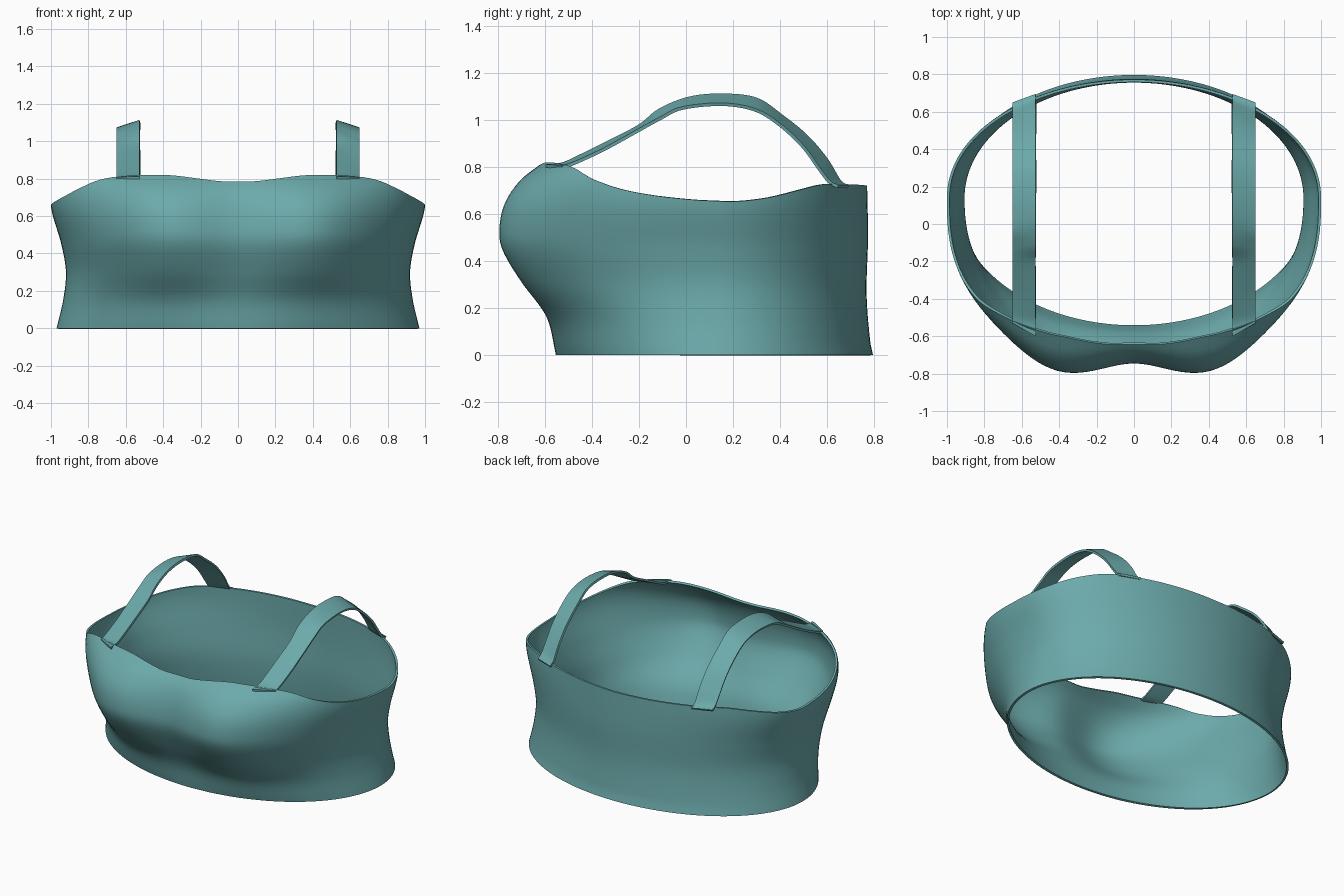
import bpy, bmesh, math

if "Cube" in bpy.data.objects:
    bpy.data.objects.remove(bpy.data.objects["Cube"])


def curve(keys, x):
    """Smooth interpolation through (position, value) keys."""
    n = len(keys)

    def slope(i):
        a, b = keys[max(i - 1, 0)], keys[min(i + 1, n - 1)]
        return (b[1] - a[1]) / (b[0] - a[0])
    x = min(max(x, keys[0][0]), keys[-1][0])
    i = 0
    while i < n - 2 and x > keys[i + 1][0]:
        i += 1
    (x0, y0), (x1, y1) = keys[i], keys[i + 1]
    h = x1 - x0
    t = (x - x0) / h
    return ((2*t**3 - 3*t**2 + 1) * y0 + (t**3 - 2*t**2 + t) * h * slope(i)
            + (3*t**2 - 2*t**3) * y1 + (t**3 - t**2) * h * slope(i + 1))


# Profiles by height: half width, back depth, front centre, bust lobe, squareness
SIDE = [(0, .97), (.15, .935), (.3, .92), (.45, .945), (.65, 1.0), (.82, .995)]
BACK = [(0, .797), (.06, .785), (.26, .77), (.5, .776), (.74, .772)]
FRONT = [(0, -.555), (.15, -.578), (.3, -.63), (.43, -.68), (.51, -.692),
         (.64, -.68), (.745, -.652), (.82, -.59)]
LOBE = [(0, 0), (.15, .03), (.3, .10), (.43, .13), (.51, .137),
        (.64, .122), (.745, .075), (.82, .035)]
SQUARE = [(0, 2.0), (.2, 2.2), (.45, 2.4), (.82, 2.6)]
# Top edge height by angle from the front centre
RIM = [(0, .785), (6, .787), (12, .80), (21, .818), (30, .82), (41, .81), (49, .79),
       (58, .748), (68, .705), (80, .672), (93, .653), (108, .667), (124, .705),
       (135, .727), (150, .727), (180, .72)]
CY = .14
THICK = .014

teal = bpy.data.materials.new("teal_fabric")
teal.diffuse_color = (.15, .40, .405, 1)
teal.use_nodes = True
teal.node_tree.nodes["Principled BSDF"].inputs["Base Color"].default_value = teal.diffuse_color


def body_point(deg, z):
    t = math.radians(deg)
    s, c = math.sin(t), math.cos(t)
    x = curve(SIDE, z) * s
    if c < 0:
        return x, CY - (curve(BACK, z) - CY) * c, z
    n = curve(SQUARE, z)
    f = max(0, 1 - abs(s) ** n) ** (1 / n)
    bump = math.exp(-((math.sqrt(x * x + .01) - .42) / .33) ** 2)
    y = CY - (CY - curve(FRONT, z)) * f - curve(LOBE, z) * bump * min(1, 1.5 * f)
    return x, y, z


def sheet(name, rows, closed):
    """Skin a grid of points, then thicken it inward."""
    bm = bmesh.new()
    grid = [[bm.verts.new(p) for p in row] for row in rows]
    for lo, hi in zip(grid, grid[1:]):
        m = len(lo)
        for i in range(m if closed else m - 1):
            k = (i + 1) % m
            bm.faces.new((lo[i], lo[k], hi[k], hi[i]))
    me = bpy.data.meshes.new(name)
    bm.to_mesh(me)
    bm.free()
    ob = bpy.data.objects.new(name, me)
    bpy.context.collection.objects.link(ob)
    me.materials.append(teal)
    solid = ob.modifiers.new("thickness", 'SOLIDIFY')
    solid.thickness = THICK
    solid.offset = -1
    bpy.context.view_layer.objects.active = ob
    ob.select_set(True)
    bpy.ops.object.modifier_apply(modifier=solid.name)
    bpy.ops.object.shade_smooth_by_angle(angle=math.radians(40))
    ob.select_set(False)
    return ob


# Body: wrap-around garment shell with a wavy top edge
SEG, LEV = 144, 36
rows = []
for j in range(LEV + 1):
    row = []
    for i in range(SEG):
        deg = 360 * i / SEG
        top = curve(RIM, min(deg, 360 - deg))
        row.append(body_point(deg, top * j / LEV))
    rows.append(row)
sheet("top_body", rows, True)

# Straps: a tilted ribbon between an inner and an outer edge path (y, z)
INNER = [(-.60, .812), (-.53, .820), (-.455, .853), (-.32, .920), (-.2, .983),
         (-.115, 1.05), (.01, 1.10), (.15, 1.114), (.30, 1.097), (.41, 1.025),
         (.52, .935), (.605, .835), (.66, .745), (.695, .722)]
OUTER = [(-.53, .808), (-.50, .815), (-.44, .840), (-.34, .888), (-.21, .960),
         (-.115, 1.012), (-.02, 1.057), (.15, 1.074), (.29, 1.052), (.395, .992),
         (.50, .895), (.57, .80), (.615, .742), (.65, .724)]


def edge(path, x, u):
    return (x, curve([(i, p[0]) for i, p in enumerate(path)], u),
            curve([(i, p[1]) for i, p in enumerate(path)], u))


STEPS = 78
rows = []
for j in range(STEPS + 1):
    u = (len(INNER) - 1) * j / STEPS
    a, b = edge(INNER, .527, u), edge(OUTER, .650, u)
    rows.append([tuple(p + (q - p) * k / 4 for p, q in zip(a, b)) for k in (4, 3, 2, 1, 0)][::-1])
strap = sheet("shoulder_straps", rows, False)
mirror = strap.modifiers.new("mirror", 'MIRROR')
mirror.use_axis[0] = True
